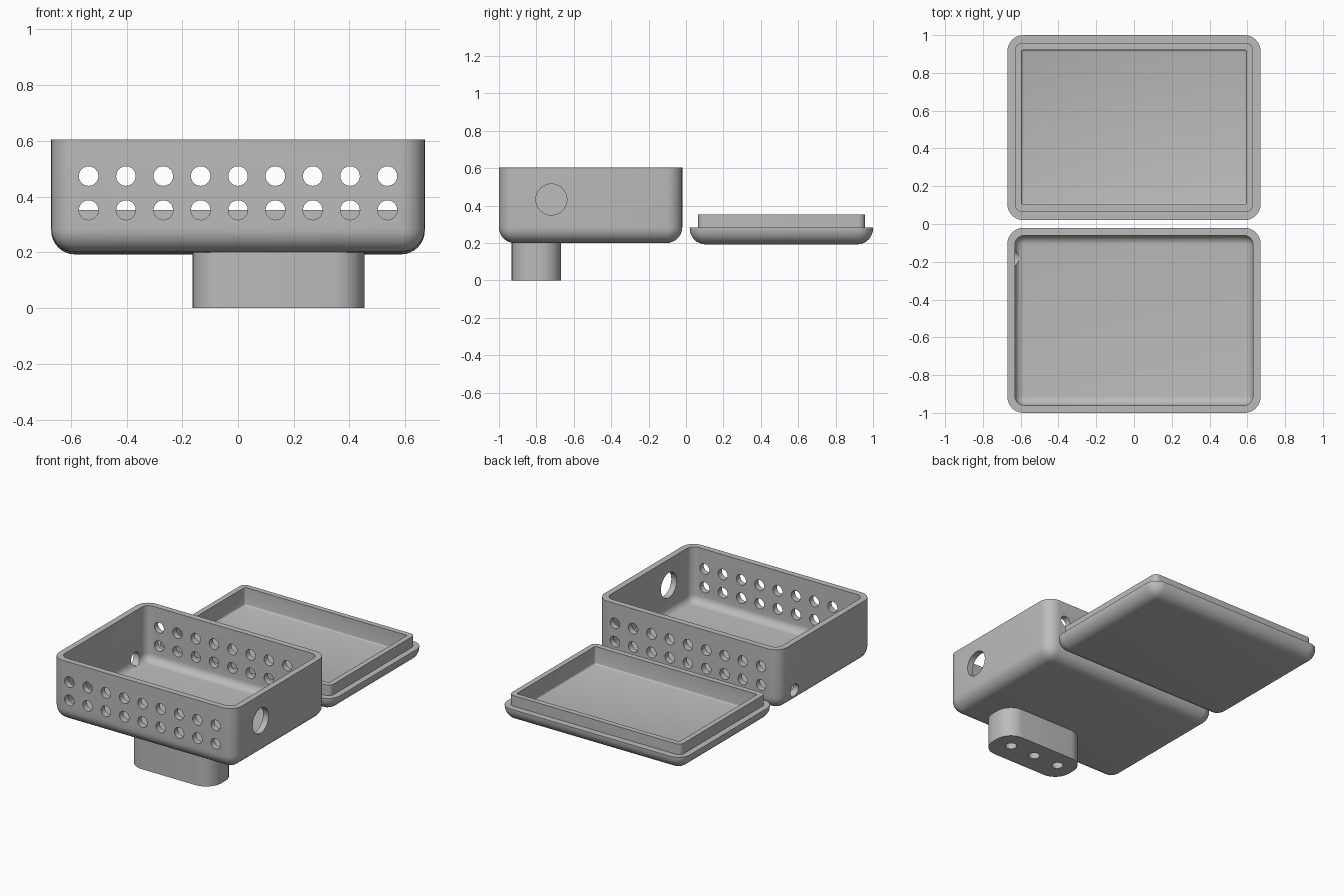
import bpy
import bmesh
import math
from mathutils import Matrix, Vector

default = bpy.data.objects.get("Cube")
if default:
    bpy.data.objects.remove(default)

grey = bpy.data.materials.new("plain grey")
grey.use_nodes = True
grey.diffuse_color = (0.5, 0.5, 0.5, 1)
grey.node_tree.nodes["Principled BSDF"].inputs["Base Color"].default_value = (0.5, 0.5, 0.5, 1)


def finish(bm, name):
    bmesh.ops.recalc_face_normals(bm, faces=bm.faces)
    mesh = bpy.data.meshes.new(name)
    bm.to_mesh(mesh)
    bm.free()
    obj = bpy.data.objects.new(name, mesh)
    bpy.context.collection.objects.link(obj)
    mesh.materials.append(grey)
    return obj


def block(name, low, high, radius=0, bottom=True, segments=8):
    """Box with rounded vertical corners and, if wanted, a rounded underside."""
    low, high = Vector(low), Vector(high)
    bm = bmesh.new()
    bmesh.ops.create_cube(bm, size=1)
    bmesh.ops.scale(bm, vec=high - low, verts=bm.verts)
    bmesh.ops.translate(bm, vec=(low + high) / 2, verts=bm.verts)

    def rounded(edge):
        a, b = (v.co.z for v in edge.verts)
        return abs(a - b) > 0.01 or (bottom and max(a, b) < low.z + 0.001)

    if radius:
        bmesh.ops.bevel(bm, geom=[e for e in bm.edges if rounded(e)], offset=radius,
                        segments=segments, profile=0.5, affect='EDGES')
    return finish(bm, name)


def drill(bm, centre, radius, length, axis):
    """Add a cylinder along one axis to a cutter mesh."""
    turn = {"x": Matrix.Rotation(math.pi / 2, 4, 'Y'),
            "y": Matrix.Rotation(math.pi / 2, 4, 'X'),
            "z": Matrix.Identity(4)}[axis]
    bmesh.ops.create_cone(bm, cap_ends=True, segments=40, radius1=radius, radius2=radius,
                          depth=length, matrix=Matrix.Translation(centre) @ turn)


def combine(obj, other, operation):
    mod = obj.modifiers.new(operation.title(), 'BOOLEAN')
    mod.operation = operation
    mod.solver = 'EXACT'
    mod.object = other
    bpy.ops.object.select_all(action='DESELECT')
    bpy.context.view_layer.objects.active = obj
    obj.select_set(True)
    bpy.ops.object.modifier_apply(modifier=mod.name)
    bpy.data.objects.remove(other)


def smooth(obj):
    bpy.ops.object.select_all(action='DESELECT')
    bpy.context.view_layer.objects.active = obj
    obj.select_set(True)
    bpy.ops.object.shade_smooth_by_angle(angle=math.radians(30))


# Open box with a rounded cavity
box = block("box", (-0.67, -1, 0.2), (0.67, -0.02, 0.605), 0.085)
combine(box, block("cavity", (-0.63, -0.96, 0.24), (0.63, -0.06, 0.8), 0.05), 'DIFFERENCE')

# Two rows of vents through front and back, plus one port in each end
bm = bmesh.new()
for z in (0.352, 0.474):
    for i in range(-4, 5):
        drill(bm, (i * 0.134, -0.51, z), 0.035, 1.2, "y")
drill(bm, (0.65, -0.72, 0.433), 0.083, 0.12, "x")
drill(bm, (-0.65, -0.18, 0.29), 0.042, 0.12, "x")
combine(box, finish(bm, "hole_cutter"), 'DIFFERENCE')
smooth(box)

# Rounded foot with three blind sockets underneath
foot = block("foot", (-0.163, -0.932, 0), (0.453, -0.667, 0.205), 0.11, bottom=False)
bm = bmesh.new()
for i in (-1, 0, 1):
    drill(bm, (0.143 + i * 0.187, -0.79, 0.05), 0.035, 0.2, "z")
combine(foot, finish(bm, "socket_cutter"), 'DIFFERENCE')
smooth(foot)

# Lid lying upside down, with a raised lip around a shallow tray
lid = block("lid", (-0.67, 0.02, 0.193), (0.67, 1, 0.282), 0.085)
lip = block("lip", (-0.63, 0.065, 0.25), (0.63, 0.957, 0.352), 0.035, bottom=False)
combine(lid, lip, 'UNION')
combine(lid, block("tray", (-0.595, 0.102, 0.235), (0.595, 0.922, 0.5), 0.01, segments=3),
        'DIFFERENCE')
smooth(lid)
